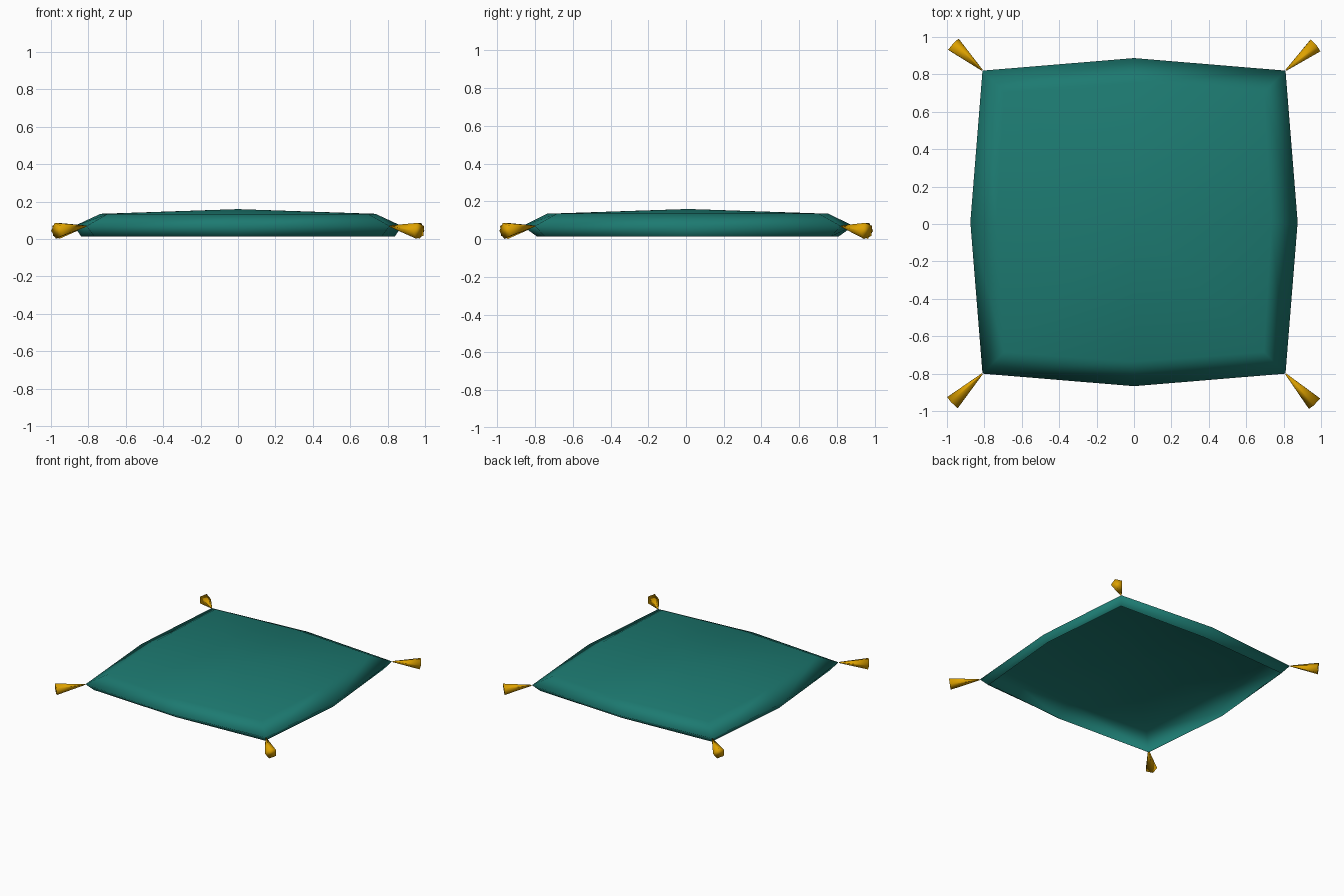
import bpy, math
from mathutils import Vector

if "Cube" in bpy.data.objects:
    bpy.data.objects.remove(bpy.data.objects["Cube"])


def material(name, rgb):
    m = bpy.data.materials.new(name)
    m.diffuse_color = (*rgb, 1)
    m.use_nodes = True
    m.node_tree.nodes["Principled BSDF"].inputs["Base Color"].default_value = m.diffuse_color
    return m


teal = material("teal fabric", (0.012, 0.195, 0.165))
gold = material("gold thread", (0.73, 0.36, 0.0))


def make(name, verts, faces, mat):
    me = bpy.data.meshes.new(name)
    me.from_pydata(verts, [], faces)
    me.materials.append(mat)
    for p in me.polygons:
        p.use_smooth = True
    ob = bpy.data.objects.new(name, me)
    bpy.context.collection.objects.link(ob)
    return ob


# Cushion: open-bottomed shell of eight-point rings (corners and bulging edges)
CY = 0.01


def ring(cx, cy, cz, mx, my, mz):
    pts = []
    for k, (sx, sy) in enumerate([(1, 0), (1, 1), (0, 1), (-1, 1),
                                  (-1, 0), (-1, -1), (0, -1), (1, -1)]):
        x, y, z = (cx, cy, cz) if k % 2 else (mx, my, mz)
        pts.append((sx * x, sy * y + CY, z))
    return pts


verts = (ring(0.77, 0.76, 0.015, 0.84, 0.80, 0.015)        # lower rim
         + ring(0.81, 0.81, 0.07, 0.875, 0.877, 0.07)      # seam
         + ring(0.695, 0.695, 0.135, 0.735, 0.745, 0.135)  # top
         + [(0, CY, 0.16)])
faces = []
for r in (0, 8):
    for k in range(8):
        n = (k + 1) % 8
        faces.append((r + k, r + n, r + 8 + n, r + 8 + k))
for k in range(0, 8, 2):
    faces.append((24, 16 + k, 17 + k, 16 + (k + 2) % 8))
make("cushion", verts, faces, teal)

# Corner tassels: five-sided cones, drooping slightly outward
for sx, sy, label in [(1, 1, "back_right"), (-1, 1, "back_left"),
                      (-1, -1, "front_left"), (1, -1, "front_right")]:
    tip = Vector((sx * 0.812, sy * 0.812 + CY, 0.069))
    end = Vector((sx * 0.967, sy * 0.957, 0.044))
    axis = (end - tip).normalized()
    side = axis.cross(Vector((0, 0, 1))).normalized()
    up = side.cross(axis)
    verts = []
    for centre, rad in ((tip, 0.004), (end, 0.045)):
        for k in range(5):
            a = -k * math.tau / 5
            verts.append(centre + rad * (side * math.cos(a) + up * math.sin(a)))
    faces = [(k, (k + 1) % 5, 5 + (k + 1) % 5, 5 + k) for k in range(5)]
    faces += [(4, 3, 2, 1, 0), (5, 6, 7, 8, 9)]
    make("tassel_" + label, verts, faces, gold)
